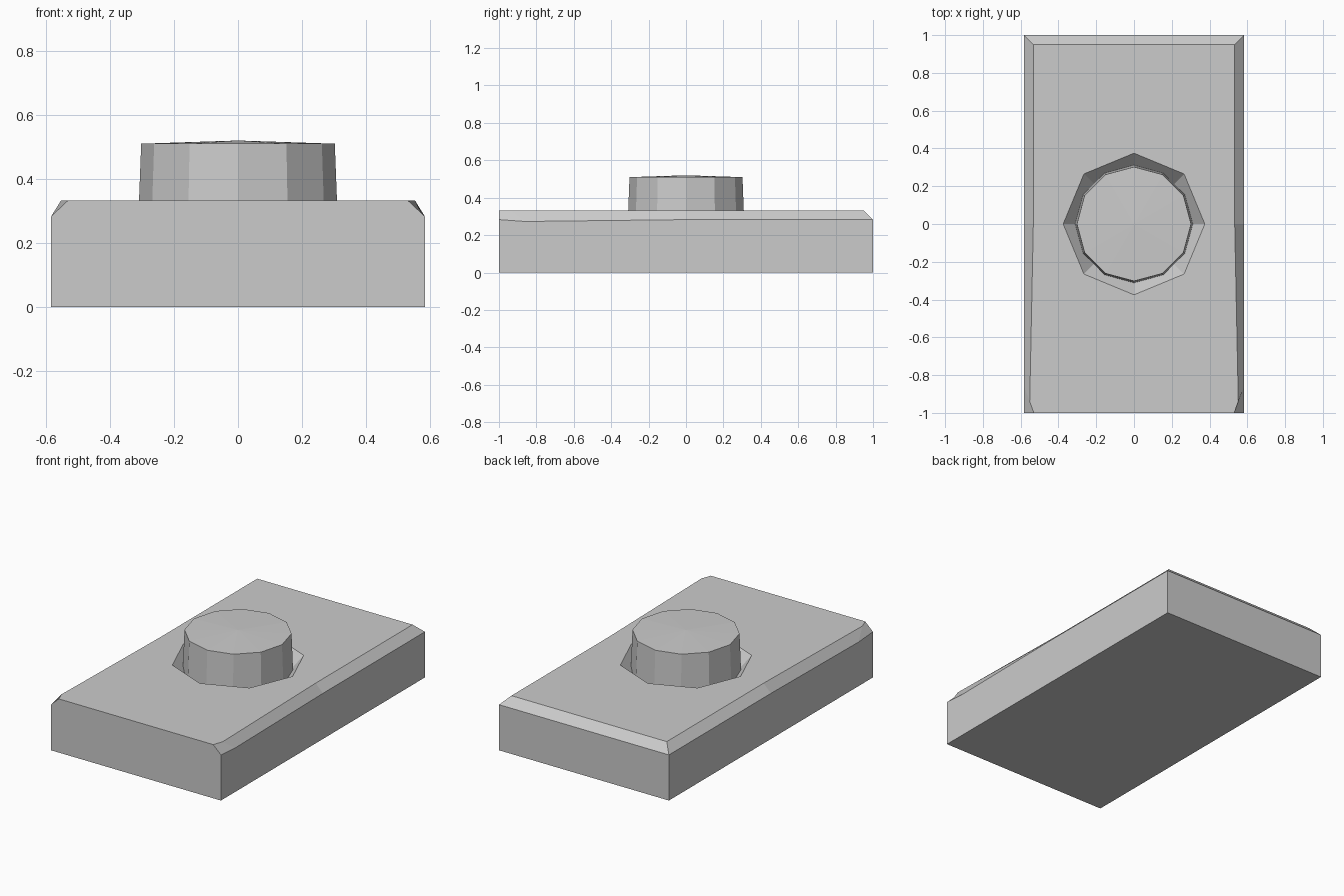
import bpy, bmesh

if "Cube" in bpy.data.objects:
    bpy.data.objects.remove(bpy.data.objects["Cube"])

W, TOP = 0.583, 0.333   # half width and top height of the base


def finish(name, bm):
    bmesh.ops.recalc_face_normals(bm, faces=bm.faces[:])
    mesh = bpy.data.meshes.new(name)
    bm.to_mesh(mesh)
    bm.free()
    obj = bpy.data.objects.new(name, mesh)
    bpy.context.collection.objects.link(obj)
    return obj


def frustum(bm, sides, r0, r1, z0, z1):
    verts = bmesh.ops.create_cone(bm, cap_ends=True, segments=sides,
                                  radius1=r0, radius2=r1, depth=z1 - z0)["verts"]
    bmesh.ops.translate(bm, verts=verts, vec=(0, 0, (z0 + z1) / 2))


# Base: chamfered cross-sections lofted from front to back
# (y, y of the top edge, half width of top, height of chamfer foot)
sections = [(-1, -1, 0.53, 0.283), (-0.86, -0.94, 0.552, 0.273),
            (0, 0, 0.533, 0.283), (1, 0.95, 0.533, 0.283)]
bm = bmesh.new()
rings = []
for y, yt, tx, cz in sections:
    points = [(-W, y, 0), (-W, y, cz), (-tx, yt, TOP),
              (tx, yt, TOP), (W, y, cz), (W, y, 0)]
    rings.append([bm.verts.new(p) for p in points])
for a, b in zip(rings, rings[1:]):
    for i in range(6):
        j = (i + 1) % 6
        bm.faces.new((a[i], a[j], b[j], b[i]))
bm.faces.new(rings[0])
back = rings[-1]
bm.faces.new((back[0], back[1], back[4], back[5]))
bm.faces.new(back[1:5])
base = finish("base_plate", bm)

# Octagonal sloped recess around the button
bm = bmesh.new()
frustum(bm, 8, 0.30, 0.45, 0.25, 0.416)
cutter = finish("recess_cutter", bm)
cutter.hide_render = True
mod = base.modifiers.new("recess", "BOOLEAN")
mod.operation = "DIFFERENCE"
mod.solver = "EXACT"
mod.object = cutter
bpy.context.view_layer.objects.active = base
bpy.ops.object.modifier_apply(modifier=mod.name)
bpy.data.objects.remove(cutter)

# Twelve-sided tapered button with a slightly raised centre
bm = bmesh.new()
frustum(bm, 12, 0.312, 0.302, 0.25, 0.51)
cap = max(bm.faces, key=lambda f: f.calc_center_median().z)
bmesh.ops.poke(bm, faces=[cap], offset=0.01)
finish("button", bm)
